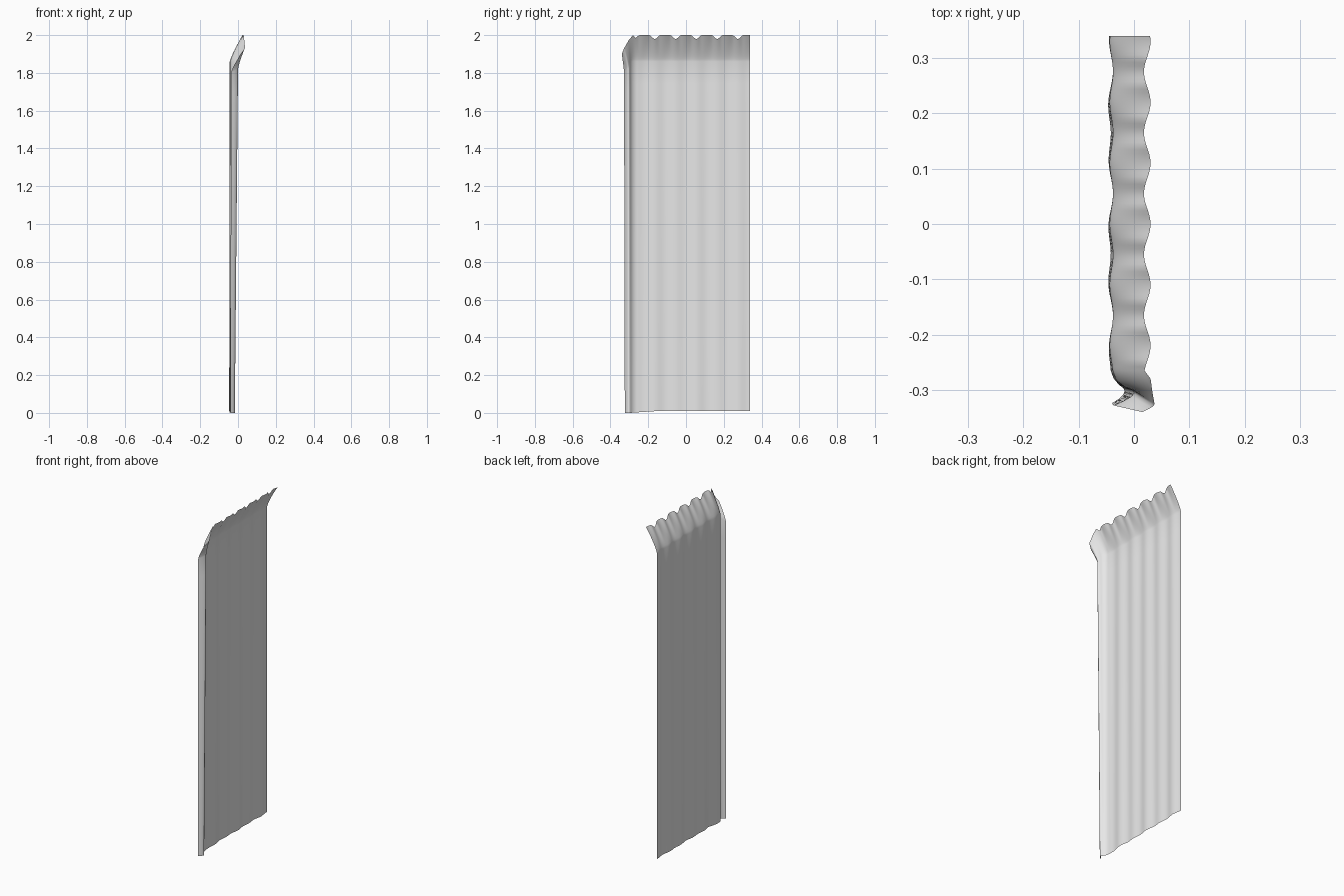
import bpy, bmesh, math
from mathutils import Vector

cube = bpy.data.objects.get("Cube")
if cube:
    bpy.data.objects.remove(cube, do_unlink=True)

# Cloth colour
cloth = bpy.data.materials.new("pale grey cloth")
cloth.use_nodes = True
colour = (0.8, 0.8, 0.8, 1)
cloth.diffuse_color = colour
cloth.node_tree.nodes["Principled BSDF"].inputs["Base Color"].default_value = colour

PERIOD = 0.11   # spacing of the ripples
BACK, PLEAT = 0.34, -0.265


def ripple(y):
    return math.cos(math.tau * y / PERIOD)


# Each column: knee point (where the flare starts), rim point, inward lean at the foot
columns = []
STEPS = 88
for i in range(STEPS + 1):
    y = BACK + (PLEAT - BACK) * i / STEPS
    w = ripple(y)
    dip = 0.02 * max(0, -w) ** 1.5
    knee = Vector((-0.041 - 0.003 * w, y, 1.86))
    rim = Vector((0.024 + 0.006 * w, y, 2.0 - dip))
    columns.append((knee, rim, 0.0))

# Pleat that closes the front edge: ridge towards +x, then back to -x
pleat = [
    ((-0.032, -0.283, 1.86), (0.030, -0.280, 2.000), 0.2),
    ((-0.016, -0.295, 1.85), (0.033, -0.302, 1.975), 0.6),
    ((-0.002, -0.301, 1.83), (0.037, -0.325, 1.935), 1.0),
    ((0.000, -0.306, 1.82), (0.036, -0.328, 1.93), 1.0),
    ((-0.005, -0.312, 1.82), (0.031, -0.332, 1.92), 0.8),
    ((-0.019, -0.320, 1.81), (0.023, -0.336, 1.91), 0.4),
    ((-0.037, -0.328, 1.80), (0.015, -0.340, 1.90), 0.0),
]
columns += [(Vector(k), Vector(r), lean) for k, r, lean in pleat]

# Sheet grid: straight hanging part, then the flared rim
BODY, FLARE = 16, 10
bm = bmesh.new()
grid = []
for knee, rim, lean in columns:
    line = []
    foot = 0.01 * min(1, max(0, (knee.y + 0.3) / 0.15))
    for r in range(BODY):
        t = r / BODY
        drop = 1 - t
        sway = 0.0 if lean else 0.002 * drop * math.sin(math.tau * knee.y / 0.23)
        x = knee.x - 0.015 * lean * drop - 0.002 * drop + sway
        y = knee.y + (0.004 * drop if knee.y < PLEAT else 0)
        line.append(bm.verts.new((x, y, foot + (knee.z - foot) * t)))
    for r in range(FLARE + 1):
        t = r / FLARE
        p = knee.lerp(rim, t)
        bend = t ** 1.25
        p.x = knee.x + (rim.x - knee.x) * bend
        p.y = knee.y + (rim.y - knee.y) * bend
        line.append(bm.verts.new(p))
    grid.append(line)

for a, b in zip(grid, grid[1:]):
    for r in range(len(a) - 1):
        face = bm.faces.new((a[r], a[r + 1], b[r + 1], b[r]))
        face.smooth = True
bm.normal_update()
if sum(f.normal.x for f in bm.faces) < 0:
    bmesh.ops.reverse_faces(bm, faces=bm.faces)

mesh = bpy.data.meshes.new("hanging_curtain")
bm.to_mesh(mesh)
bm.free()
mesh.materials.append(cloth)
curtain = bpy.data.objects.new("hanging_curtain", mesh)
bpy.context.collection.objects.link(curtain)
